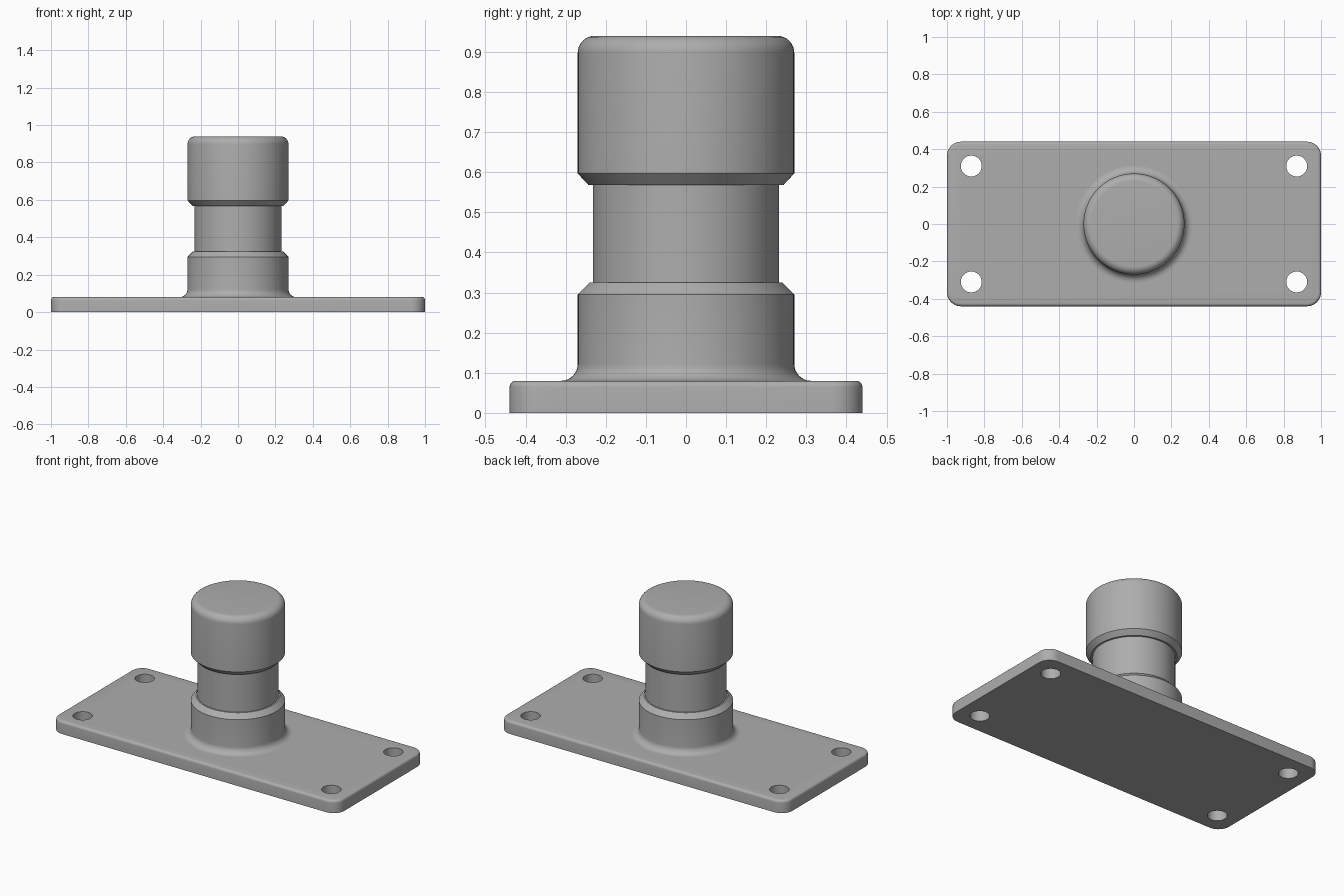
import bpy, bmesh
from math import sin, cos, pi, radians
from mathutils import Matrix

cube = bpy.data.objects.get("Cube")
if cube:
    bpy.data.objects.remove(cube, do_unlink=True)

GREY = (0.42, 0.42, 0.42, 1)
metal = bpy.data.materials.new("plain grey metal")
metal.use_nodes = True
metal.diffuse_color = GREY
metal.node_tree.nodes["Principled BSDF"].inputs["Base Color"].default_value = GREY


def make_object(name, bm):
    bmesh.ops.recalc_face_normals(bm, faces=bm.faces)
    mesh = bpy.data.meshes.new(name)
    bm.to_mesh(mesh)
    bm.free()
    mesh.materials.append(metal)
    obj = bpy.data.objects.new(name, mesh)
    bpy.context.collection.objects.link(obj)
    return obj


def activate(obj):
    bpy.ops.object.select_all(action='DESELECT')
    obj.select_set(True)
    bpy.context.view_layer.objects.active = obj


def arc(cx, cz, r, start, end, steps=8):
    angles = [radians(start + (end - start) * i / steps) for i in range(steps + 1)]
    return [(cx + r * cos(a), cz + r * sin(a)) for a in angles]


# Base plate: rounded corners, then a softened top rim
T = 0.08
bm = bmesh.new()
bmesh.ops.create_cube(bm, size=1, matrix=Matrix.Translation((0, 0, T / 2))
                      @ Matrix.Diagonal((2, 0.88, T, 1)))
corners = [e for e in bm.edges if abs(e.verts[0].co.z - e.verts[1].co.z) > T / 2]
bmesh.ops.bevel(bm, geom=corners, offset=0.075, segments=10, profile=0.5, affect='EDGES')
rim = [e for e in bm.edges if all(v.co.z > T - 0.001 for v in e.verts)]
bmesh.ops.bevel(bm, geom=rim, offset=0.016, segments=5, profile=0.5, affect='EDGES')
plate = make_object("base_plate", bm)

# Four bolt holes cut through the plate
bm = bmesh.new()
for sx in (-1, 1):
    for sy in (-1, 1):
        bmesh.ops.create_cone(bm, cap_ends=True, segments=40, radius1=0.056, radius2=0.056,
                              depth=0.4, matrix=Matrix.Translation((sx * 0.87, sy * 0.31, 0)))
cutter = make_object("bolt_hole_cutter", bm)
cutter.hide_render = True
activate(plate)
holes = plate.modifiers.new("bolt_holes", 'BOOLEAN')
holes.operation = 'DIFFERENCE'
holes.solver = 'EXACT'
holes.object = cutter
bpy.ops.object.modifier_apply(modifier=holes.name)
bpy.data.objects.remove(cutter, do_unlink=True)

# Post: fillet, chamfered collar, narrow neck, chamfered and rounded head
R, NECK, TOP, F = 0.27, 0.232, 0.94, 0.042
profile = [(0, T - 0.01), (R + F, T - 0.01)]
profile += arc(R + F, T + F, F, 270, 180)
profile += [(R, 0.295), (0.24, 0.325), (NECK, 0.325), (NECK, 0.568), (0.243, 0.568), (R, 0.597)]
profile += arc(R - F, TOP - F, F, 0, 90)
profile += [(0, TOP)]
bm = bmesh.new()
verts = [bm.verts.new((x, 0, z)) for x, z in profile]
edges = [bm.edges.new(pair) for pair in zip(verts, verts[1:])]
bmesh.ops.spin(bm, geom=verts + edges, cent=(0, 0, 0), axis=(0, 0, 1),
               angle=2 * pi, steps=96, use_duplicate=False)
bmesh.ops.remove_doubles(bm, verts=bm.verts, dist=0.0001)
post = make_object("turned_post", bm)

for obj in (plate, post):
    activate(obj)
    bpy.ops.object.shade_smooth_by_angle(angle=radians(30))
